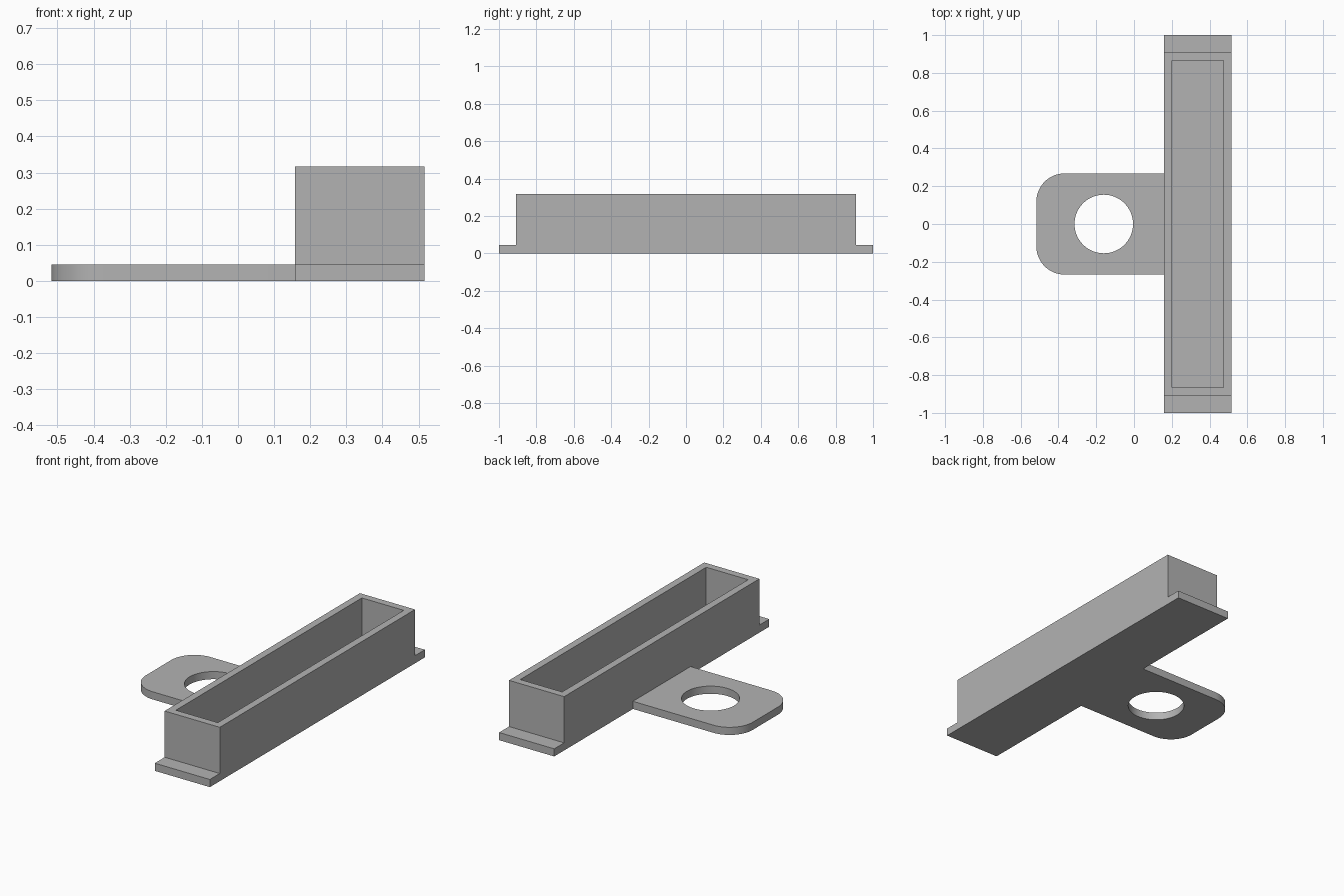
import bpy, bmesh, math
from mathutils import Vector

if "Cube" in bpy.data.objects:
    bpy.data.objects.remove(bpy.data.objects["Cube"], do_unlink=True)

grey = bpy.data.materials.new("plain grey")
grey.use_nodes = True
grey.diffuse_color = (0.45, 0.45, 0.45, 1)
grey.node_tree.nodes["Principled BSDF"].inputs["Base Color"].default_value = grey.diffuse_color

PLATE_T, HEIGHT = 0.045, 0.317
BODY_X0, BODY_X1 = 0.158, 0.517


def prism(name, outline, direction):
    """Extrude a closed planar outline along a direction."""
    bm = bmesh.new()
    face = bm.faces.new([bm.verts.new(p) for p in outline])
    grown = bmesh.ops.extrude_face_region(bm, geom=[face])["geom"]
    moved = [g for g in grown if isinstance(g, bmesh.types.BMVert)]
    bmesh.ops.translate(bm, verts=moved, vec=Vector(direction))
    bmesh.ops.recalc_face_normals(bm, faces=bm.faces)
    mesh = bpy.data.meshes.new(name)
    bm.to_mesh(mesh)
    bm.free()
    mesh.materials.append(grey)
    obj = bpy.data.objects.new(name, mesh)
    bpy.context.collection.objects.link(obj)
    return obj


def arc(cx, cy, r, start, end, steps, z):
    angles = [math.radians(start + (end - start) * i / steps) for i in range(steps + 1)]
    return [(cx + r * math.cos(a), cy + r * math.sin(a), z) for a in angles]


def combine(target, other, operation):
    """Apply a boolean and discard the helper."""
    mod = target.modifiers.new(operation.lower(), "BOOLEAN")
    mod.operation, mod.object, mod.solver = operation, other, "EXACT"
    bpy.context.view_layer.objects.active = target
    bpy.ops.object.modifier_apply(modifier=mod.name)
    bpy.data.objects.remove(other, do_unlink=True)


# Trough block with a low flange at each end
half = [(1, 0), (1, PLATE_T), (0.908, PLATE_T), (0.908, HEIGHT)]
profile = half + [(-y, z) for y, z in reversed(half)]
tray = prism("trough_with_mounting_tab", [(BODY_X0, y, z) for y, z in profile],
             (BODY_X1 - BODY_X0, 0, 0))

# Rounded mounting tab
r, tab_x, tab_y = 0.15, -0.517, 0.268
outline = [(BODY_X0 + 0.02, tab_y, 0)]
outline += arc(tab_x + r, tab_y - r, r, 90, 180, 16, 0)
outline += arc(tab_x + r, r - tab_y, r, 180, 270, 16, 0)
outline += [(BODY_X0 + 0.02, -tab_y, 0)]
combine(tray, prism("tab", outline, (0, 0, PLATE_T)), "UNION")

# Bolt hole
hole = arc(-0.16, 0, 0.155, 0, 360, 64, -0.1)[:-1]
combine(tray, prism("hole_cutter", hole, (0, 0, 0.3)), "DIFFERENCE")

# Open cavity
x0, x1, y = BODY_X0 + 0.043, BODY_X1 - 0.043, 0.865
cavity = [(x0, -y, PLATE_T), (x1, -y, PLATE_T), (x1, y, PLATE_T), (x0, y, PLATE_T)]
combine(tray, prism("cavity_cutter", cavity, (0, 0, 0.5)), "DIFFERENCE")

# Smooth the curved walls, keep the edges crisp
tray.select_set(True)
bpy.context.view_layer.objects.active = tray
bpy.ops.object.shade_smooth_by_angle(angle=math.radians(30))
